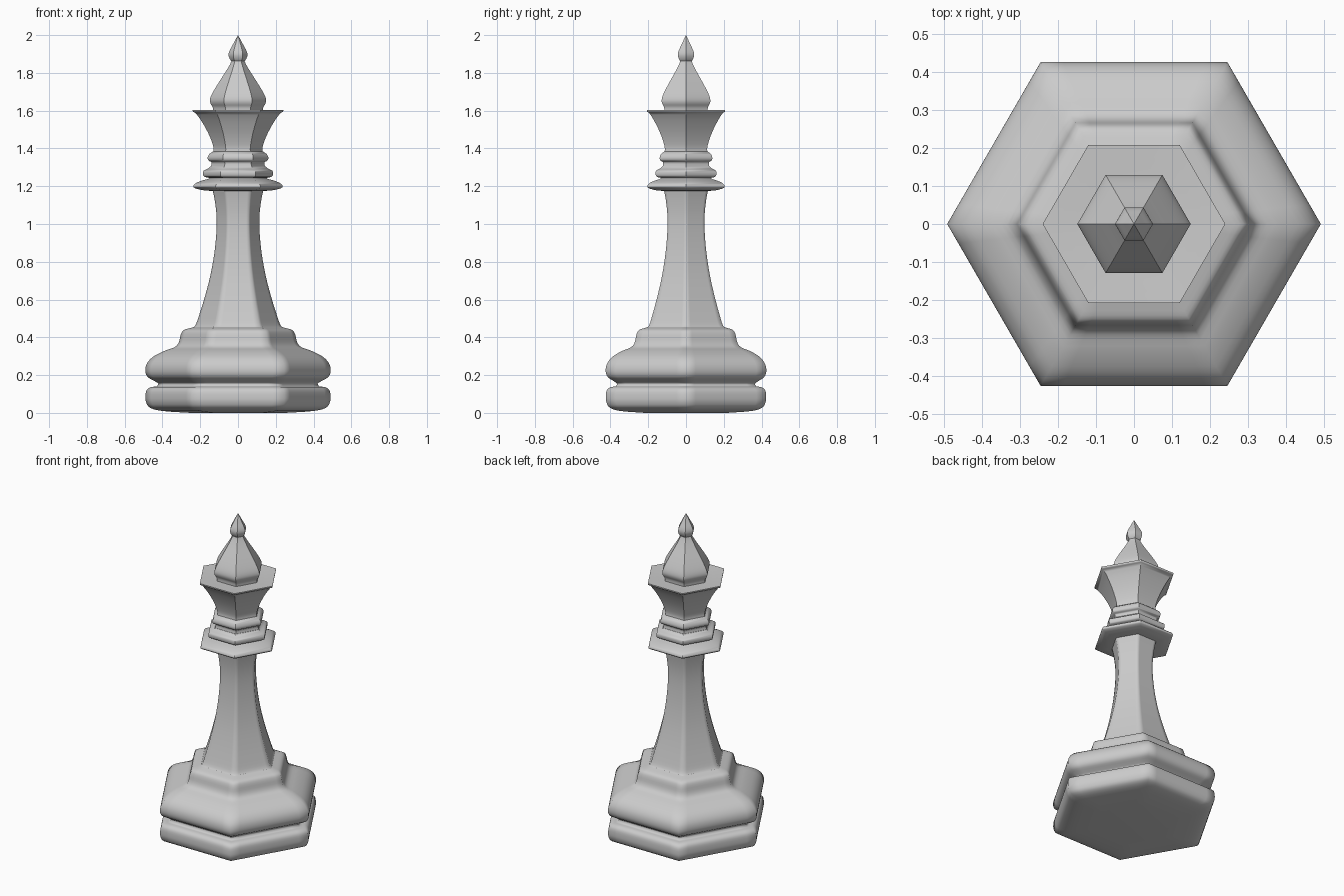
import bpy, bmesh, math
from mathutils import Vector

if "Cube" in bpy.data.objects:
    bpy.data.objects.remove(bpy.data.objects["Cube"])


def smooth_curve(points, steps):
    """Catmull-Rom curve through (corner radius, height) points."""
    p = [Vector(q) for q in points]
    p = [2 * p[0] - p[1]] + p + [2 * p[-1] - p[-2]]
    out = []
    for a, b, c, d in zip(p, p[1:], p[2:], p[3:]):
        for i in range(steps):
            t = i / steps
            out.append(0.5 * (2 * b + (c - a) * t + (2 * a - 5 * b + 4 * c - d) * t * t
                              + (3 * b - a - 3 * c + d) * t ** 3))
    return out + [p[-2]]


def hex_ring(soft):
    """Unit hexagon with corners on the x axis; soft adds points beside each corner."""
    corners = [Vector((math.cos(k * math.pi / 3), math.sin(k * math.pi / 3))) for k in range(6)]
    ring = []
    for k in range(6):
        a, b = corners[k], corners[(k + 1) % 6]
        ring += [a.lerp(b, t) for t in ((0, 0.12, 0.88) if soft else (0,))]
    return ring


def hex_turned(name, curves, soft=False, steps=3, angle=40):
    """Sweep joined profile curves around a hexagon, closed at both ends."""
    profile = [q for c in curves for q in smooth_curve(c, steps)]
    ring = hex_ring(soft)
    bm = bmesh.new()
    rows = [[bm.verts.new((v.x * max(r, 0), v.y * max(r, 0), max(z, 0))) for v in ring]
            for r, z in profile]
    n = len(ring)
    for lo, hi in zip(rows, rows[1:]):
        for i in range(n):
            j = (i + 1) % n
            bm.faces.new((lo[i], lo[j], hi[j], hi[i]))
    bm.faces.new(rows[0][::-1])
    bm.faces.new(rows[-1])
    bmesh.ops.remove_doubles(bm, verts=bm.verts, dist=0.0003)
    bmesh.ops.recalc_face_normals(bm, faces=bm.faces)
    mesh = bpy.data.meshes.new(name)
    bm.to_mesh(mesh)
    bm.free()
    obj = bpy.data.objects.new(name, mesh)
    bpy.context.collection.objects.link(obj)
    bpy.ops.object.select_all(action='DESELECT')
    obj.select_set(True)
    bpy.context.view_layer.objects.active = obj
    bpy.ops.object.shade_smooth_by_angle(angle=math.radians(angle))
    return obj


# Foot with rounded underside, waist groove and stepped shoulder
hex_turned("base", [
    [(0.25, 0), (0.40, 0.01), (0.465, 0.027), (0.486, 0.055), (0.49, 0.085),
     (0.485, 0.118), (0.465, 0.135), (0.43, 0.14)],
    [(0.43, 0.14), (0.422, 0.155), (0.445, 0.17), (0.478, 0.19), (0.491, 0.22),
     (0.483, 0.26), (0.45, 0.297), (0.39, 0.328), (0.335, 0.348), (0.313, 0.375),
     (0.303, 0.415), (0.288, 0.438), (0.25, 0.45), (0.21, 0.46)],
], soft=True, angle=62)

# Tapering concave shaft
hex_turned("shaft", [
    [(0.245, 0.445), (0.225, 0.465), (0.205, 0.52), (0.177, 0.61), (0.148, 0.72), (0.126, 0.84),
     (0.114, 0.96), (0.114, 1.05), (0.124, 1.13), (0.137, 1.19)],
], soft=True, angle=62)

# Wide collar
hex_turned("lower_collar", [
    [(0.13, 1.175), (0.18, 1.178), (0.225, 1.188)],
    [(0.225, 1.188), (0.237, 1.198), (0.225, 1.215), (0.19, 1.23), (0.16, 1.238), (0.145, 1.25)],
])

# Middle collar
hex_turned("middle_collar", [
    [(0.145, 1.243), (0.178, 1.25), (0.186, 1.265), (0.182, 1.282), (0.16, 1.293), (0.145, 1.305)],
])

# Upper neck ring
hex_turned("upper_collar", [
    [(0.145, 1.295), (0.14, 1.325), (0.155, 1.335), (0.161, 1.35), (0.152, 1.37), (0.13, 1.385)],
])

# Flared crown with flat rim
hex_turned("crown", [
    [(0.132, 1.375), (0.13, 1.405), (0.146, 1.455), (0.17, 1.505), (0.2, 1.555), (0.225, 1.588)],
    [(0.225, 1.588), (0.238, 1.595), (0.24, 1.604)],
    [(0.24, 1.604), (0.13, 1.598)],
])

# Domed cap
hex_turned("cap", [
    [(0.132, 1.59), (0.134, 1.618), (0.145, 1.637), (0.149, 1.655), (0.142, 1.68), (0.122, 1.717),
     (0.09, 1.768), (0.06, 1.815), (0.04, 1.85), (0.033, 1.87)],
])

# Teardrop finial
hex_turned("finial", [
    [(0.033, 1.86), (0.044, 1.875), (0.05, 1.895), (0.045, 1.917), (0.03, 1.945),
     (0.014, 1.975), (0, 2.0)],
])
